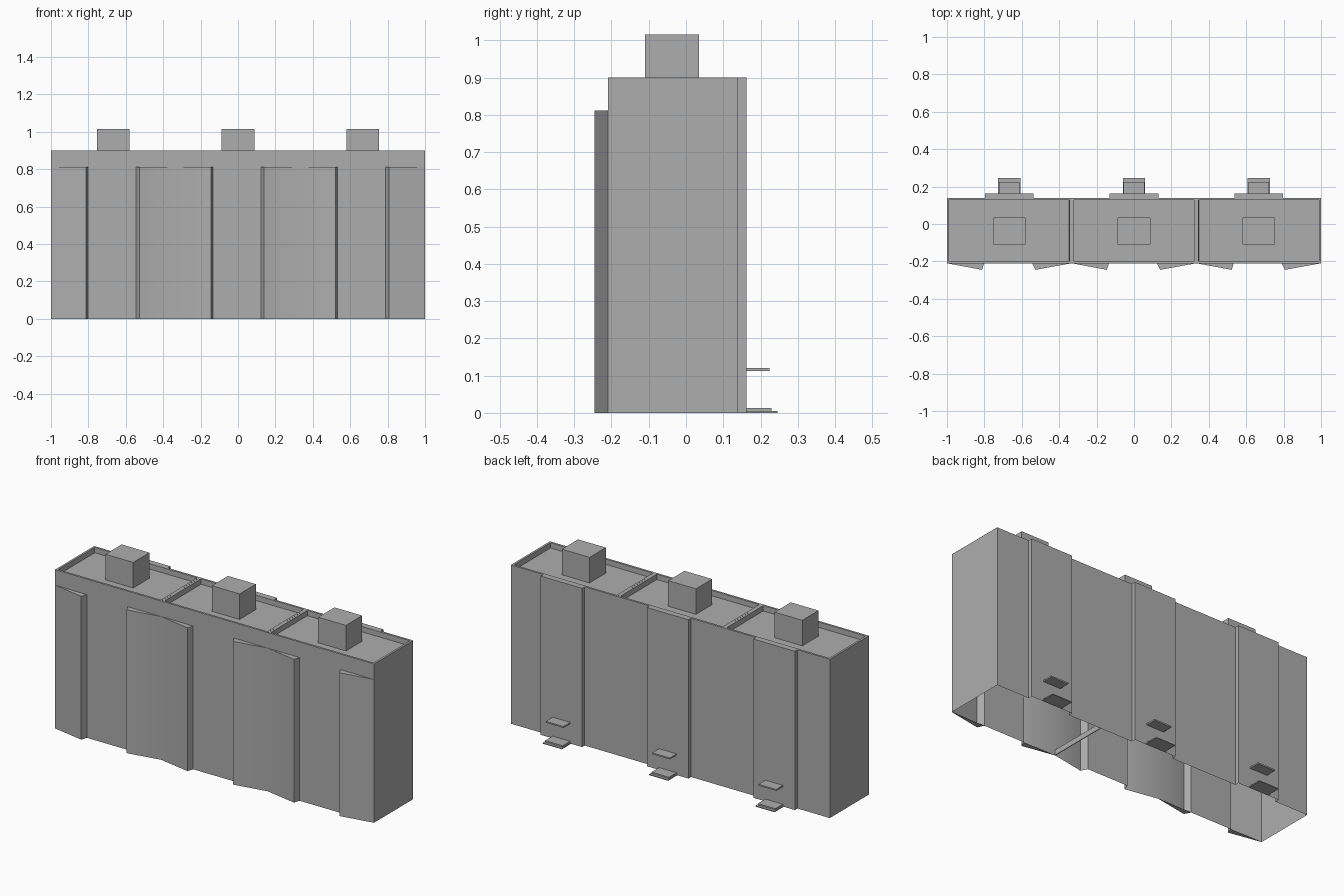
import bpy
import bmesh

if "Cube" in bpy.data.objects:
    bpy.data.objects.remove(bpy.data.objects["Cube"], do_unlink=True)

grey = bpy.data.materials.new("plain grey")
grey.use_nodes = True
grey.diffuse_color = (0.42, 0.42, 0.42, 1)
grey.node_tree.nodes["Principled BSDF"].inputs["Base Color"].default_value = (0.42, 0.42, 0.42, 1)

FRONT, BACK, BAY, PORCH = -0.21, 0.14, -0.245, 0.163
TOP, BAY_TOP = 0.9, 0.812
HOUSES = (-0.667, 0, 0.667)


def finish(name, bm):
    mesh = bpy.data.meshes.new(name)
    bm.to_mesh(mesh)
    bm.free()
    mesh.materials.append(grey)
    obj = bpy.data.objects.new(name, mesh)
    bpy.context.collection.objects.link(obj)
    return obj


def wall(name, path, z0, z1):
    """Upright sheet along a plan path, outside on the right of travel."""
    bm = bmesh.new()
    low = [bm.verts.new((x, y, z0)) for x, y in path]
    high = [bm.verts.new((x, y, z1)) for x, y in path]
    for i in range(len(path) - 1):
        bm.faces.new((low[i], low[i + 1], high[i + 1], high[i]))
    return finish(name, bm)


def sheet(name, polygons, z, up=True):
    """Level faces at one height, given as counterclockwise polygons."""
    bm = bmesh.new()
    for poly in polygons:
        f = bm.faces.new([bm.verts.new((x, y, z)) for x, y in poly])
        if not up:
            f.normal_flip()
    return finish(name, bm)


def box(name, x, width, y0, y1, z0, z1):
    bm = bmesh.new()
    bmesh.ops.create_cube(bm, size=1)
    for v in bm.verts:
        v.co = (x + v.co.x * width, y0 + (v.co.y + 0.5) * (y1 - y0), z0 + (v.co.z + 0.5) * (z1 - z0))
    return finish(name, bm)


# Wedge-shaped bays, two per house, pairing up across the party walls
front, wedges = [(-1, FRONT)], []
for c in HOUSES:
    left = [(c - 0.333, FRONT), (c - 0.145, BAY), (c - 0.134, FRONT)]
    right = [(c + 0.122, FRONT), (c + 0.14, BAY), (c + 0.333, FRONT)]
    wedges += [left, right]
    front += left[1:] + right
front[-1] = (1, FRONT)
# CCW order: back corner, tip, far back corner
bays = wall("front_wall_with_bays", front, 0, BAY_TOP)
wall("front_upper_band", [(-1, FRONT), (1, FRONT)], BAY_TOP, TOP)
sheet("bay_tops", wedges, BAY_TOP)
sheet("bay_undersides", [wedges[i] for i in (0, 2 - 1, 4, 5)], 0, up=False)

# Smooth the shallow fold in the middle of each paired bay
bpy.ops.object.select_all(action="DESELECT")
bays.select_set(True)
bpy.context.view_layer.objects.active = bays
bpy.ops.object.shade_smooth_by_angle()

# End walls and back wall with stair projections
back = [(1, FRONT), (1, BACK)]
for c in reversed(HOUSES):
    back += [(c + 0.13, BACK), (c + 0.13, PORCH), (c - 0.13, PORCH), (c - 0.13, BACK)]
back += [(-1, BACK), (-1, FRONT)]
wall("side_and_back_walls", back, 0, TOP)


def rect(x0, x1, y0, y1):
    return [(x0, y0), (x1, y0), (x1, y1), (x0, y1)]


sheet("stair_tops", [rect(c - 0.13, c + 0.13, BACK, PORCH) for c in HOUSES], TOP)

# Sunken roofs inside parapets
bm = bmesh.new()
for c in HOUSES:
    bm.faces.new([bm.verts.new((x, y, TOP)) for x, y in rect(c - 0.3333, c + 0.3333, FRONT, BACK)])
bm.normal_update()
roofs = bm.faces[:]
bmesh.ops.inset_individual(bm, faces=roofs, thickness=0.012, use_even_offset=True)
bmesh.ops.inset_individual(bm, faces=roofs, thickness=0.0005, depth=-0.03, use_even_offset=True)
finish("roofs_and_parapets", bm)

# Low divider at the foot of one party wall
box("party_wall_foot", 0.333, 0.004, FRONT, BACK, 0, 0.03)

# Roof boxes, entrance canopies and steps
for c, side in zip(HOUSES, ("right", "middle", "left")):
    box(f"{side}_roof_box", c, 0.174, -0.11, 0.035, TOP - 0.03, 1.015)
    box(f"{side}_canopy", c, 0.11, PORCH, 0.224, 0.112, 0.12)
    box(f"{side}_lower_step", c, 0.12, PORCH, 0.245, 0, 0.005)
    box(f"{side}_upper_step", c, 0.11, PORCH, 0.23, 0.005, 0.013)
